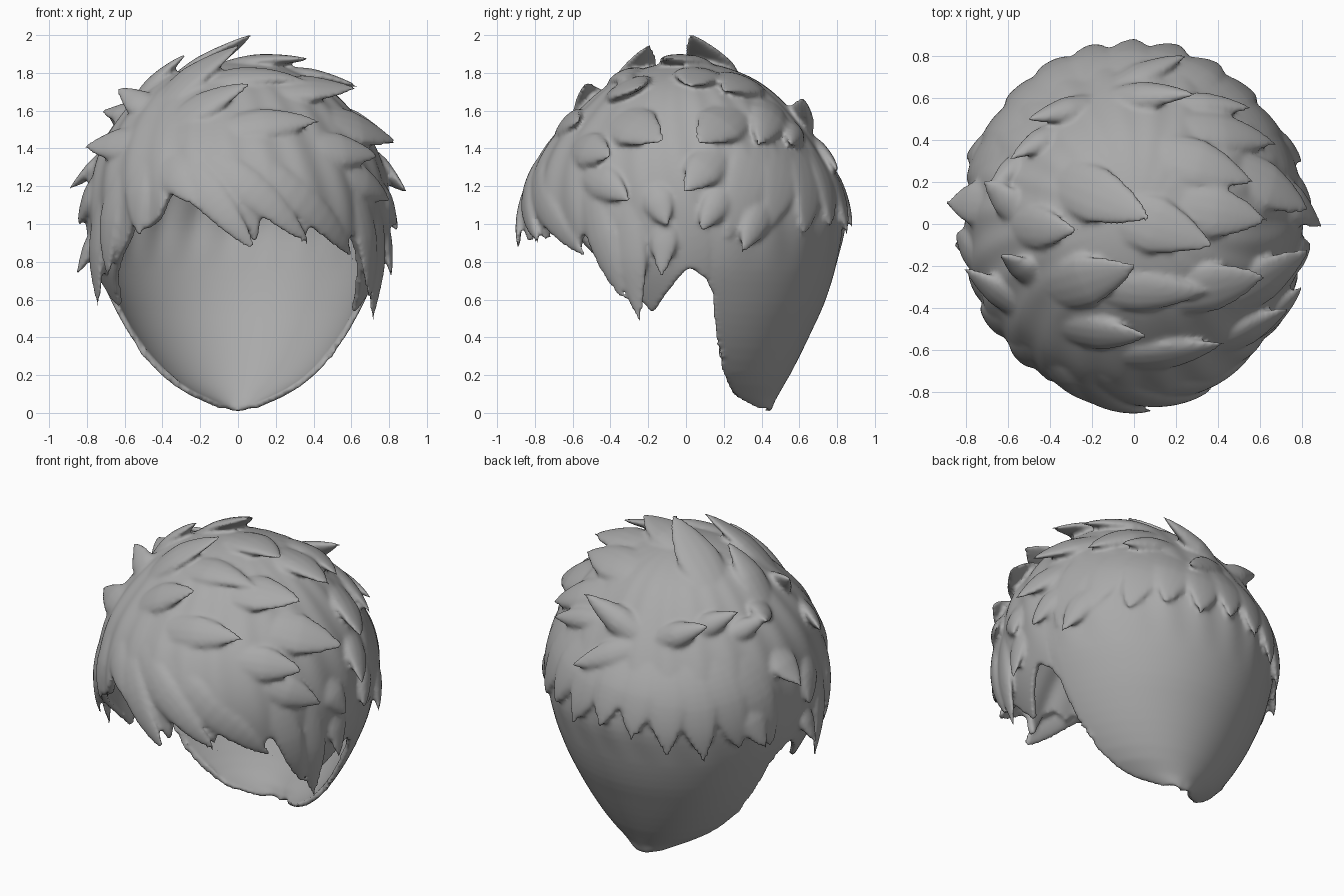
import bpy, math
from mathutils import Vector

if "Cube" in bpy.data.objects:
    bpy.data.objects.remove(bpy.data.objects["Cube"])

hair = bpy.data.materials.new("hair grey")
hair.diffuse_color = (0.4, 0.4, 0.4, 1)
hair.use_nodes = True
hair.node_tree.nodes["Principled BSDF"].inputs["Base Color"].default_value = hair.diffuse_color

# Head profile: height, half width, front depth, back depth, centre y
PROFILE = [(0, .02, .02, .05, .39), (.05, .17, .10, .21, .26), (.1, .28, .2, .31, .18),
           (.2, .42, .35, .45, .10), (.4, .58, .52, .60, .05), (.6, .69, .70, .72, .02),
           (.8, .77, .81, .80, 0), (1, .80, .86, .84, 0), (1.2, .79, .84, .81, 0),
           (1.4, .73, .75, .71, 0), (1.6, .60, .57, .56, 0), (1.75, .43, .39, .39, 0),
           (1.86, 0, 0, 0, 0)]
TOP = 1.86
CORE = Vector((0, 0, 1.0))


def section(z):
    """Smoothly interpolated half width, front, back and centre at height z."""
    z = min(max(z, 0), TOP)
    i = max(k for k in range(len(PROFILE) - 1) if PROFILE[k][0] <= z)
    n = len(PROFILE) - 1
    row = [PROFILE[min(max(k, 0), n)] for k in (i - 1, i, i + 1, i + 2)]
    h = row[2][0] - row[1][0]
    t = (z - row[1][0]) / h
    out = []
    for c in (1, 2, 3, 4):
        v = [r[c] ** 2 if c < 4 else r[c] for r in row]
        m1 = (v[2] - v[0]) / max(row[2][0] - row[0][0], 1e-6) * h
        m2 = (v[3] - v[1]) / max(row[3][0] - row[1][0], 1e-6) * h
        val = ((2*t**3 - 3*t*t + 1) * v[1] + (t**3 - 2*t*t + t) * m1
               + (3*t*t - 2*t**3) * v[2] + (t**3 - t*t) * m2)
        out.append(math.sqrt(max(val, 0)) if c < 4 else val)
    return out


def project(p):
    """Push a point outward from the head centre onto the shell."""
    d = (p - CORE).normalized()
    lo, hi = 0, 1.5
    for _ in range(22):
        mid = (lo + hi) / 2
        q = CORE + d * mid
        w, f, b, c = section(q.z)
        dy = q.y - c
        r = (q.x / max(w, 1e-4)) ** 2 + (dy / max(f if dy < 0 else b, 1e-4)) ** 2
        lo, hi = (mid, hi) if 0 <= q.z < TOP and r < 1 else (lo, mid)
    return CORE + d * lo


def make(name, verts, faces):
    me = bpy.data.meshes.new(name)
    me.from_pydata(verts, [], faces)
    me.materials.append(hair)
    ob = bpy.data.objects.new(name, me)
    bpy.context.collection.objects.link(ob)
    return ob


# Jagged lower edge: angle from the front (positive to +x), height
EDGE = [(-180, 0), (-107, .02), (-102, .1), (-100.5, .3), (-99.5, .6), (-98, .7), (-91, .77),
        (-83, .68), (-76, .58), (-70, .56), (-64, .68), (-56, .80), (-50, .88), (-44, 1.0),
        (-38, .97), (-32, 1.03), (-26, 1.18), (-20, 1.13), (-15, 1.14), (-12, 1.09),
        (-6, 1.12), (0, 1.06), (7, .88), (10, 1.09), (17, 1.05), (28, .90), (29, 1.08),
        (38, 1.02), (46, .84), (50, .96), (56, .85), (61, .72), (67, .60), (71, .52),
        (75, .56), (83, .66), (91, .77), (98, .7), (99.5, .6), (100.5, .3), (102, .1),
        (107, .02), (180, 0)]


def edge(a):
    for (a0, z0), (a1, z1) in zip(EDGE, EDGE[1:]):
        if a0 <= a <= a1:
            return z0 + (z1 - z0) * (a - a0) / (a1 - a0)


# Main hair shell, open at the face, with shallow combed grooves
COLS, ROWS = 240, 44
verts, faces = [], []
for r in range(ROWS + 1):
    t = max(r / ROWS, .004) ** 1.6
    for k in range(COLS):
        a = -180 + 360 * k / COLS
        th = math.radians(a)
        z = TOP - (TOP - edge(a)) * t
        w, f, b, c = section(z)
        g = 1 + .008 * math.sin(24 * th + 7 * z) * min(max((z - .75) * 3, 0), 1)
        cy = math.cos(th)
        verts.append((g * w * math.sin(th), c - g * (f if cy > 0 else b) * cy, z))
for r in range(ROWS):
    for k in range(COLS):
        n = (k + 1) % COLS
        faces.append((r*COLS + k, (r+1)*COLS + k, (r+1)*COLS + n, r*COLS + n))
faces.append(tuple(range(COLS)))
shell = make("hair_shell", verts, faces)
# Thin at the nape, thicker over the crown
group = shell.vertex_groups.new(name="depth")
for i, v in enumerate(verts):
    group.add([i], min(max(.55 + .45 * (v[2] - .5) / .7, .55), 1), 'REPLACE')
sol = shell.modifiers.new("thickness", 'SOLIDIFY')
sol.thickness = .055
sol.offset = -1
sol.vertex_group = "depth"


def lock(name, start, tip, width, thick=.05):
    """Tapered lock growing out of the shell at start and lifting off to a point."""
    a, b = Vector(start), Vector(tip)
    b += (b - a).normalized() * .025
    rise = b - project(b)
    n, s = 16, 12
    path = []
    for i in range(n + 1):
        t = i / n
        p = project(a.lerp(b, t))
        sink = (CORE - p).normalized() * thick * (1 - t) ** 1.3
        path.append(p + rise * t ** 2 + sink)
    verts, faces = [], []
    for i, p in enumerate(path):
        t = i / n
        tan = (path[min(i + 1, n)] - path[max(i - 1, 0)]).normalized()
        out = (p - CORE).normalized()
        side = tan.cross(out).normalized()
        up = side.cross(tan)
        k = min(1, .5 + t) * max(1 - t ** 2.4, .03)
        for j in range(s):
            q = 2 * math.pi * j / s
            # the underside stays shallow so the inside remains clean
            deep = thick if math.sin(q) > 0 else min(thick, .04)
            verts.append(p + side * math.cos(q) * width * k + up * math.sin(q) * deep * k)
    for i in range(n):
        for j in range(s):
            m = (j + 1) % s
            faces.append((i*s + j, i*s + m, (i+1)*s + m, (i+1)*s + j))
    faces += [tuple(reversed(range(s))), tuple(n*s + j for j in range(s))]
    return make(name, verts, faces)


# Crown locks sweeping from the left part toward the right
CROWN = [((-.45, .25, 1.65), (.07, .03, 2.0), .17), ((-.5, -.35, 1.6), (.0, -.2, 1.94), .16),
         ((-.2, .1, 1.85), (.37, -.10, 1.87), .17), ((-.62, .0, 1.5), (-.28, -.03, 1.89), .13),
         ((-.45, -.5, 1.5), (.06, -.53, 1.74), .13), ((-.2, -.62, 1.45), (.42, -.56, 1.54), .13),
         ((.1, -.35, 1.7), (.61, -.25, 1.72), .16), ((.1, .1, 1.8), (.62, .02, 1.73), .16),
         ((.35, -.4, 1.55), (.82, -.13, 1.44), .16), ((.4, .3, 1.6), (.82, .07, 1.43), .16),
         ((.0, .35, 1.7), (.55, .2, 1.70), .16), ((.3, -.6, 1.4), (.73, -.40, 1.36), .13),
         ((.6, .2, 1.4), (.88, .0, 1.18), .13), ((.68, -.2, 1.25), (.83, -.1, 1.0), .11),
         ((.7, .25, 1.25), (.84, .08, .97), .10), ((.62, .45, 1.2), (.79, .3, .86), .11),
         ((-.3, -.3, 1.75), (.33, -.32, 1.76), .13), ((.1, .45, 1.65), (.66, .38, 1.42), .14),
         ((.45, -.55, 1.3), (.79, -.3, 1.13), .12)]
for i, (s, t, w) in enumerate(CROWN):
    lock(f"crown_lock_{i+1}", s, t, w, .055)

# Locks falling down the left side
LEFT = [((-.45, -.3, 1.6), (-.63, -.15, 1.72), .10), ((-.5, .0, 1.6), (-.71, .2, 1.60), .10),
        ((-.5, -.45, 1.45), (-.80, -.22, 1.41), .12), ((-.65, .1, 1.4), (-.88, .1, 1.2), .13),
        ((-.68, -.2, 1.3), (-.84, -.05, 1.0), .12), ((-.65, .4, 1.2), (-.79, .33, .86), .12),
        ((-.74, -.1, 1.0), (-.85, -.1, .75), .09)]
for i, (s, t, w) in enumerate(LEFT):
    lock(f"left_lock_{i+1}", s, t, w)

# Fringe locks over the forehead and temples
FRINGE = [((-.4, -.62, 1.45), (.10, -.87, .85), .12), ((-.3, -.65, 1.45), (.38, -.76, .89), .12),
          ((-.1, -.7, 1.4), (.60, -.50, .82), .12), ((-.45, -.6, 1.4), (-.22, -.84, 1.1), .11),
          ((-.5, -.55, 1.4), (-.52, -.65, .94), .11), ((-.6, -.45, 1.35), (-.68, -.42, .72), .11),
          ((-.68, -.3, 1.2), (-.74, -.25, .57), .11), ((.55, -.5, 1.3), (.69, -.33, .60), .11),
          ((.68, -.3, 1.2), (.71, -.25, .49), .11), ((.74, -.1, 1.1), (.81, -.13, .73), .09)]
for i, (s, t, w) in enumerate(FRINGE):
    lock(f"fringe_lock_{i+1}", s, t, w, .035)

# Back layer hanging over the smooth nape: lower on the left, fading out on the right
for i in range(11):
    a = math.radians(-75 + 15 * i)
    sx, sy = math.sin(a), math.cos(a)
    z = (.82 if i < 4 else .95) + .04 * (i % 2)
    lock(f"back_lock_{i+1}", (.42 * sx - .06, .42 * sy + .2, 1.45),
         (.79 * sx, .87 * sy, z), .15, .035 if i < 8 else .022)

# Raised curls around the back whorl
CURLS = [((-.2, .62, 1.5), (.25, .80, 1.28), .10, .05), ((.1, .6, 1.55), (.55, .55, 1.42), .09, .06),
         ((-.22, .68, 1.5), (.28, .62, 1.66), .11, .09), ((-.15, .66, 1.5), (-.5, .50, 1.62), .10, .08),
         ((-.35, .52, 1.55), (-.58, .32, 1.66), .09, .07), ((-.52, .38, 1.5), (-.69, .17, 1.6), .08, .06)]
for i, (s, t, w, d) in enumerate(CURLS):
    lock(f"whorl_curl_{i+1}", s, t, w, d)

# Fuse everything into one sculpted mass
bpy.ops.object.select_all(action='SELECT')
bpy.context.view_layer.objects.active = shell
bpy.ops.object.convert(target='MESH')
bpy.ops.object.join()
body = bpy.context.view_layer.objects.active
body.name = "hair"
remesh = body.modifiers.new("fuse", 'REMESH')
remesh.mode = 'VOXEL'
remesh.voxel_size = .0135
remesh.use_smooth_shade = True
soft = body.modifiers.new("soften", 'SMOOTH')
soft.factor = .5
soft.iterations = 6
